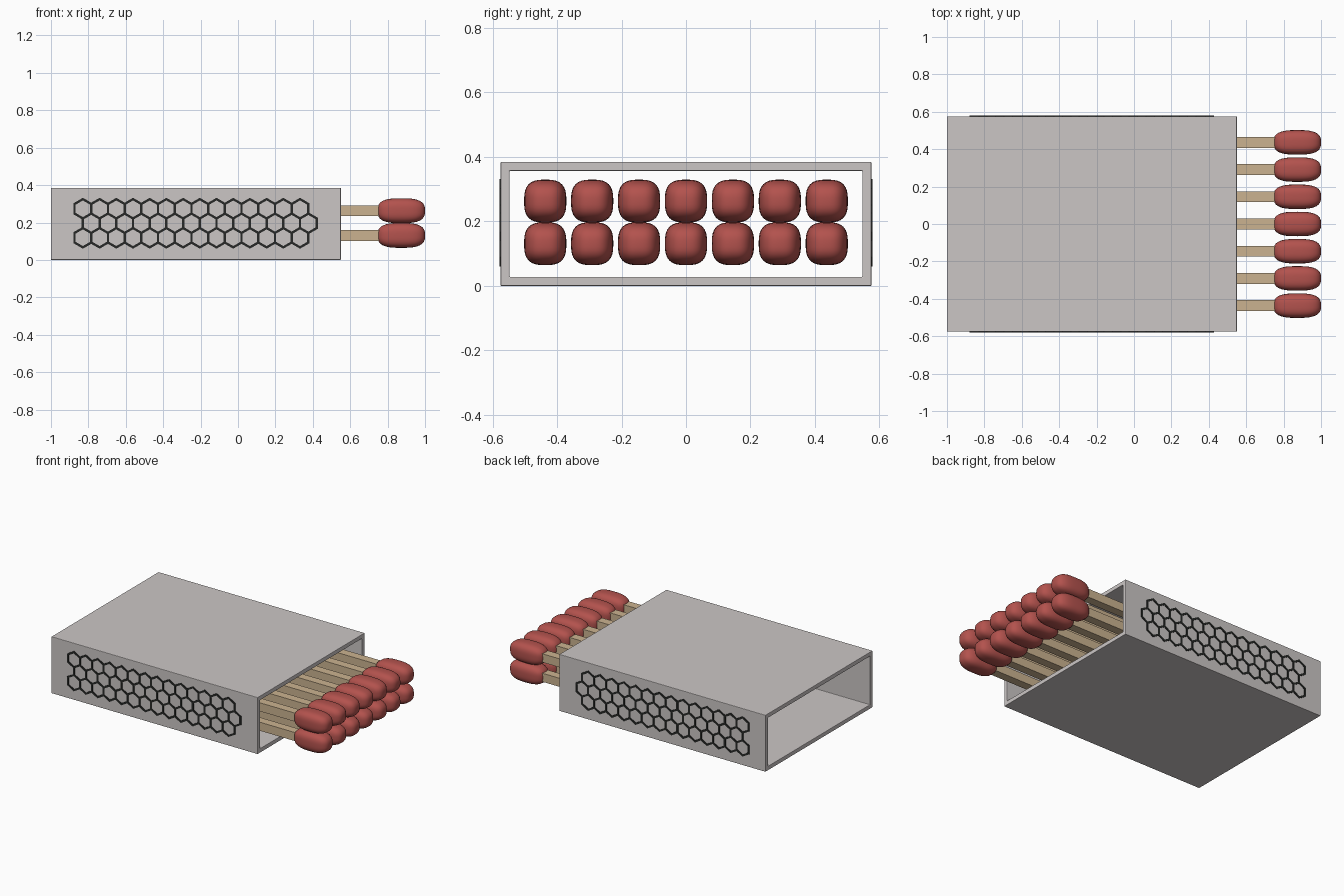
import bpy, bmesh, math
from mathutils import Vector

if "Cube" in bpy.data.objects:
    bpy.data.objects.remove(bpy.data.objects["Cube"])


def material(name, rgb):
    m = bpy.data.materials.new(name)
    m.diffuse_color = (*rgb, 1)
    m.use_nodes = True
    m.node_tree.nodes["Principled BSDF"].inputs["Base Color"].default_value = m.diffuse_color
    return m


CARD = material("grey card", (0.60, 0.565, 0.56))
WOOD = material("pale wood", (0.60, 0.45, 0.28))
RED = material("match red", (0.45, 0.085, 0.075))
DARK = material("striker black", (0.02, 0.022, 0.02))


def make(name, bm, mat, smooth=False):
    bmesh.ops.recalc_face_normals(bm, faces=bm.faces)
    for f in bm.faces:
        f.smooth = smooth
    me = bpy.data.meshes.new(name)
    bm.to_mesh(me)
    bm.free()
    me.materials.append(mat)
    ob = bpy.data.objects.new(name, me)
    bpy.context.collection.objects.link(ob)
    return ob


# Open-ended sleeve: rectangular ring swept along x
X0, X1 = -1.0, 0.55
bm = bmesh.new()


def ring(x, w, z0, z1):
    return [bm.verts.new((x, y, z)) for y, z in ((-w, z0), (w, z0), (w, z1), (-w, z1))]


loops = [ring(X0, 0.575, 0, 0.385), ring(X1, 0.575, 0, 0.385),
         ring(X1, 0.547, 0.028, 0.357), ring(X0, 0.547, 0.028, 0.357)]
for i in range(4):
    a, b = loops[i], loops[(i + 1) % 4]
    for j in range(4):
        k = (j + 1) % 4
        bm.faces.new((a[j], a[k], b[k], b[j]))
sleeve = make("sleeve", bm, CARD)
bev = sleeve.modifiers.new("soft edges", 'BEVEL')
bev.width = 0.003
bev.segments = 2

# Matches: square stick plus rounded, squarish head, in two rows of seven
HEAD_SIZE = Vector((0.127, 0.0655, 0.0665))


def stick_mesh(y, z):
    b = bmesh.new()
    bmesh.ops.create_cube(b, size=1)
    for v in b.verts:
        v.co = Vector((0.15 + v.co.x * 1.3, y + v.co.y * 0.058, z + v.co.z * 0.058))
    return b


def head_mesh(y, z, n=2.9):
    b = bmesh.new()
    bmesh.ops.create_cube(b, size=2)
    bmesh.ops.subdivide_edges(b, edges=b.edges[:], cuts=9, use_grid_fill=True)
    for v in b.verts:
        p = Vector([math.tan(c * math.pi / 4) for c in v.co])
        p /= sum(abs(c) ** n for c in p) ** (1 / n)
        v.co = p * HEAD_SIZE + Vector((0.873, y, z))
    return b


for row, z in (("lower", 0.131), ("upper", 0.263)):
    for i in range(7):
        y = (i - 3) * 0.1455
        make(f"{row}_stick_{i + 1}", stick_mesh(y, z), WOOD)
        make(f"{row}_match_head_{i + 1}", head_mesh(y, z), RED, True)

# Honeycomb striking strips: hexagon outlines, raised slightly on both sides
PITCH, LINE = 0.0893, 0.0125
R_OUT = (PITCH + LINE) / math.sqrt(3)
R_IN = (PITCH - LINE) / math.sqrt(3)


def hexagon(b, x, y, z, r):
    return [b.verts.new((x + r * math.sin(k * math.pi / 3), y, z + r * math.cos(k * math.pi / 3)))
            for k in range(6)]


for name, side in (("front_striker", -1), ("back_striker", 1)):
    bm = bmesh.new()
    for row in range(3):
        z = 0.196 + (row - 1) * PITCH * math.sqrt(3) / 2
        for col in range(14):
            x = -0.2265 + (col - 6.75 + (0.5 if row == 1 else 0)) * PITCH
            rings = [hexagon(bm, x, side * y, z, r) for y, r in
                     ((0.573, R_OUT), (0.579, R_OUT), (0.579, R_IN), (0.573, R_IN))]
            for i in range(4):
                a, b = rings[i], rings[(i + 1) % 4]
                for j in range(6):
                    k = (j + 1) % 6
                    bm.faces.new((a[j], a[k], b[k], b[j]))
    make(name, bm, DARK)
